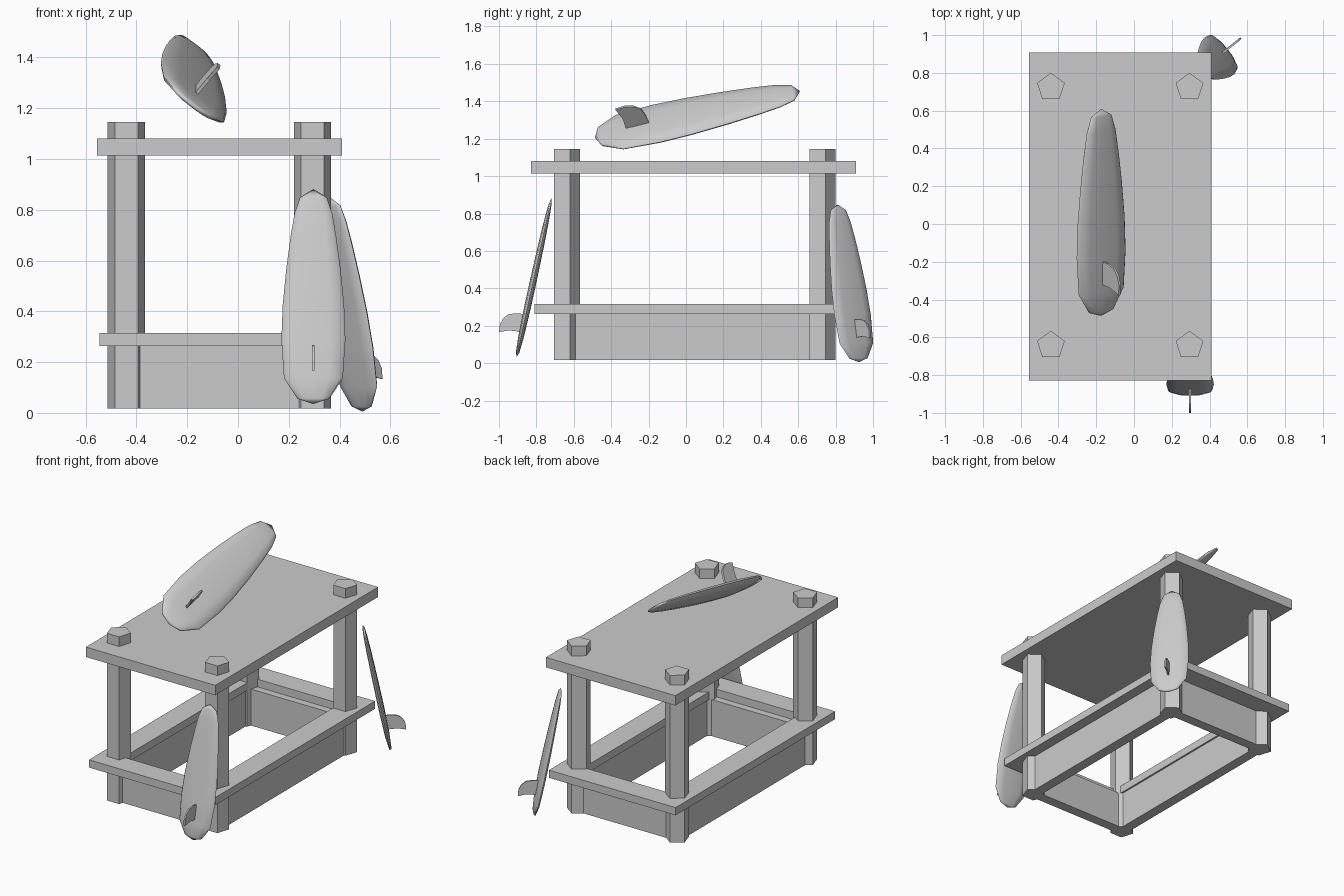
import bpy, math
from mathutils import Vector, Matrix

if "Cube" in bpy.data.objects:
    bpy.data.objects.remove(bpy.data.objects["Cube"])

CX, CY = -0.073, 0.04        # centre of the table
PX, PY = 0.367, 0.683        # post offsets from that centre


def make(name, verts, faces, matrix=None, smooth=False):
    me = bpy.data.meshes.new(name)
    me.from_pydata(verts, [], faces)
    ob = bpy.data.objects.new(name, me)
    bpy.context.collection.objects.link(ob)
    if matrix:
        ob.matrix_world = matrix
    bpy.ops.object.select_all(action='DESELECT')
    ob.select_set(True)
    bpy.context.view_layer.objects.active = ob
    bpy.ops.object.mode_set(mode='EDIT')
    bpy.ops.mesh.select_all(action='SELECT')
    bpy.ops.mesh.normals_make_consistent(inside=False)
    bpy.ops.object.mode_set(mode='OBJECT')
    if smooth:
        bpy.ops.object.shade_smooth_by_angle(angle=math.radians(70))
    return ob


def prism(name, pts, z0, z1, matrix=None):
    n = len(pts)
    verts = [(x, y, z) for z in (z0, z1) for x, y in pts]
    faces = [tuple(range(n)), tuple(range(n, 2 * n))]
    faces += [(i, (i + 1) % n, n + (i + 1) % n, n + i) for i in range(n)]
    return make(name, verts, faces, matrix)


def rect(hx, hy):
    return [(CX + sx * hx, CY + sy * hy) for sx, sy in ((-1, -1), (1, -1), (1, 1), (-1, 1))]


def ring(name, outer, inner, z0, z1):
    # rectangular frame with an open middle
    verts = [(x, y, z) for z in (z0, z1) for loop in (outer, inner) for x, y in loop]
    faces = []
    for i in range(4):
        j = (i + 1) % 4
        faces += [(i, j, 4 + j, 4 + i), (8 + i, 8 + j, 12 + j, 12 + i),
                  (i, j, 8 + j, 8 + i), (4 + i, 4 + j, 12 + j, 12 + i)]
    return make(name, verts, faces)


# Rack: top, five-sided posts, lower shelf frame and apron
prism("table_top", rect(0.483, 0.868), 1.013, 1.08)
for sx, side in ((-1, "left"), (1, "right")):
    for sy, end in ((-1, "front"), (1, "back")):
        pts = [(CX + sx * PX + 0.077 * math.sin(k * math.tau / 5),
                CY + sy * PY + 0.077 * math.cos(k * math.tau / 5)) for k in range(5)]
        prism(f"{end}_{side}_post", pts, 0.017, 1.145)
ring("shelf_frame", rect(0.473, 0.85), rect(0.32, 0.697), 0.263, 0.315)
ring("apron", rect(PX + 0.035, PY + 0.035), rect(PX - 0.035, PY - 0.035), 0.017, 0.263)

# Surfboard: stations (position along length, half width, half thickness)
LENGTH = 0.865
STATIONS = [(0.025, 0.063, 0.009), (0.12, 0.116, 0.015), (0.3, 0.126, 0.018),
            (0.46, 0.121, 0.018), (0.63, 0.107, 0.017), (0.78, 0.09, 0.015),
            (0.89, 0.074, 0.012), (0.963, 0.053, 0.008)]
SECTION = [(1, 0), (0.92, 0.6), (0.55, 0.93), (0, 1), (-0.55, 0.93), (-0.92, 0.6),
           (-1, 0), (-0.92, -0.6), (-0.55, -0.93), (0, -1), (0.55, -0.93), (0.92, -0.6)]
FIN = [(0.135, 0), (0.232, 0), (0.226, 0.05), (0.212, 0.092), (0.185, 0.114),
       (0.151, 0.125), (0.108, 0.121), (0.128, 0.07)]


def surfboard(name, tail, nose, fin_dir):
    tail, nose = Vector(tail), Vector(nose)
    u = (nose - tail).normalized()
    n = Vector(fin_dir)
    n = (n - u * n.dot(u)).normalized()
    s = (nose - tail).length / LENGTH
    basis = Matrix((u, n, u.cross(n))).transposed().to_4x4()
    m = Matrix.Translation(tail) @ basis @ Matrix.Scale(s, 4)
    k = len(SECTION)
    verts = [(t * LENGTH, b * h, a * w) for t, w, h in STATIONS for a, b in SECTION]
    verts += [(0, 0, 0), (LENGTH, 0, 0)]
    last = (len(STATIONS) - 1) * k
    faces = []
    for i in range(k):
        j = (i + 1) % k
        faces += [(r + i, r + j, r + k + j, r + k + i) for r in range(0, last, k)]
        faces += [(j, i, last + k), (last + i, last + j, last + k + 1)]
    make(name, verts, faces, m, True)
    prism(name + "_fin", FIN, -0.005, 0.005, m)


surfboard("front_surfboard", (0.297, -0.905, 0.035), (0.297, -0.72, 0.88), (0, -1, 0))
surfboard("back_surfboard", (0.49, 0.925, 0.005), (0.365, 0.81, 0.848), (0.78, 0.63, 0))
surfboard("top_surfboard", (-0.174, -0.487, 1.205), (-0.174, 0.61, 1.455), (0.62, -0.17, 0.78))
